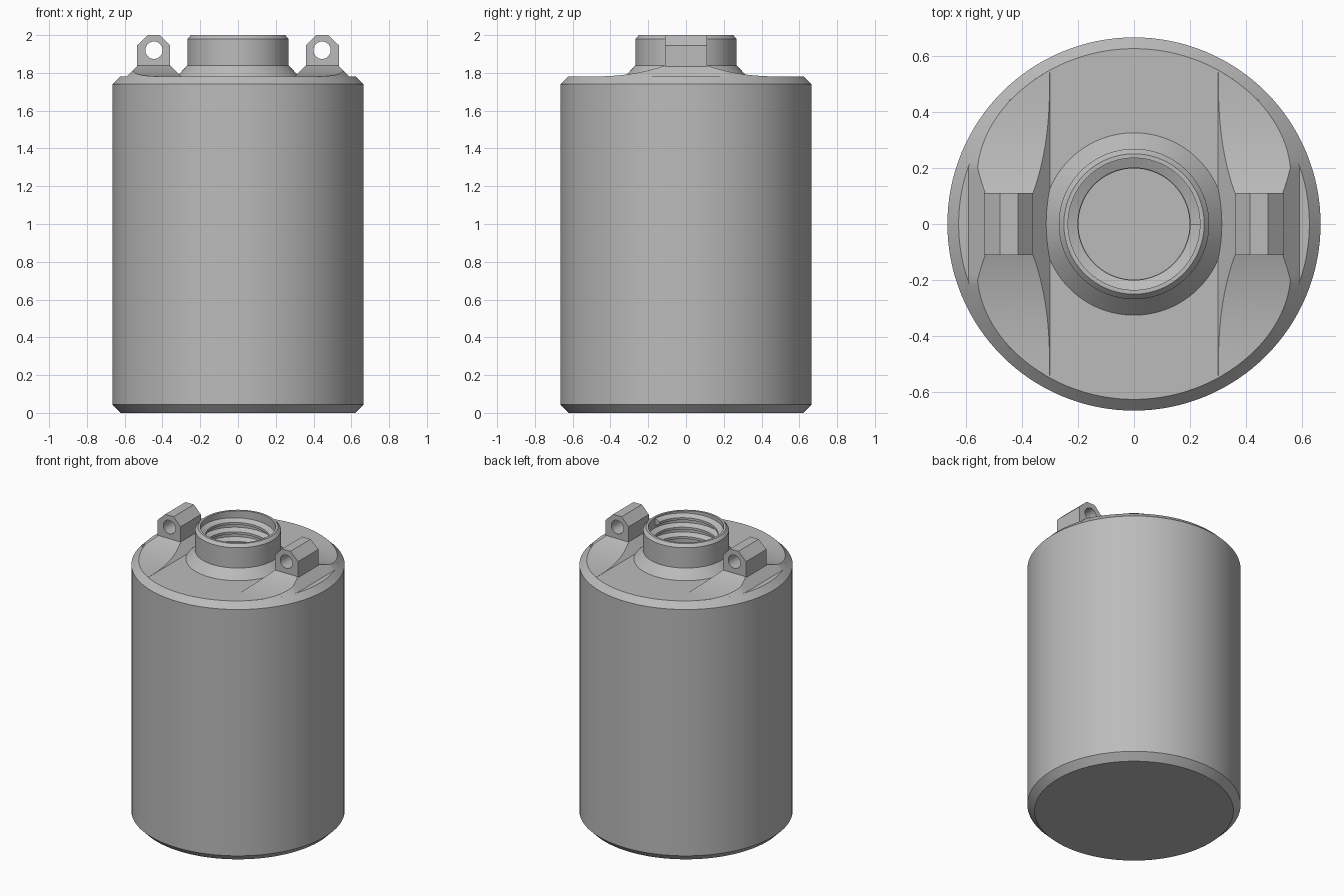
import bpy, bmesh, math

cube = bpy.data.objects.get("Cube")
if cube:
    bpy.data.objects.remove(cube, do_unlink=True)

SEG = 128
DECK = 1.78          # height of the flat shoulder
SHOULDER_R = 0.625   # radius where the shoulder meets its chamfer

grey = bpy.data.materials.new("satin grey")
grey.use_nodes = True
GREY = (0.5, 0.5, 0.5, 1)
grey.diffuse_color = GREY
grey.node_tree.nodes["Principled BSDF"].inputs["Base Color"].default_value = GREY


def finish(obj, angle=20):
    if not obj.data.materials:
        obj.data.materials.append(grey)
    bpy.ops.object.select_all(action='DESELECT')
    obj.select_set(True)
    bpy.context.view_layer.objects.active = obj
    bpy.ops.object.shade_smooth_by_angle(angle=math.radians(angle))
    return obj


def mesh_object(name, bm, angle=20):
    bmesh.ops.recalc_face_normals(bm, faces=bm.faces)
    mesh = bpy.data.meshes.new(name)
    bm.to_mesh(mesh)
    bm.free()
    obj = bpy.data.objects.new(name, mesh)
    bpy.context.collection.objects.link(obj)
    return finish(obj, angle)


def loft(bm, sections):
    """Skin closed sections in order and cap both ends."""
    rings = [[bm.verts.new(p) for p in s] for s in sections]
    n = len(rings[0])
    for a, b in zip(rings, rings[1:]):
        for i in range(n):
            j = (i + 1) % n
            bm.faces.new((a[i], a[j], b[j], b[i]))
    bm.faces.new(rings[0])
    bm.faces.new(rings[-1])


def circle(r, z):
    return [(r * math.cos(t), r * math.sin(t), z)
            for t in (2 * math.pi * i / SEG for i in range(SEG))]


# Hollow container: outside from base to rim, then inside down to the floor
profile = [(0.62, 0), (0.665, 0.045), (0.665, 1.74), (SHOULDER_R, DECK),
           (0.325, DECK), (0.268, 1.84), (0.268, 1.98), (0.25, 2.0),
           (0.235, 2.0), (0.235, 1.76), (0.198, 1.74), (0.198, 1.7),
           (0.6, 1.69), (0.6, 0.06)]
bm = bmesh.new()
loft(bm, [circle(r, z) for r, z in profile])
mesh_object("container_body", bm)

# Internal screw thread: a trapezoid section swept along a helix
PITCH, TURNS, STEPS = 0.065, 3, 72
tooth = [(0.24, -0.026), (0.2, -0.008), (0.2, 0.008), (0.24, 0.026)]
sections = []
for i in range(TURNS * STEPS + 1):
    t = 2 * math.pi * i / STEPS
    z = 1.775 + PITCH * i / STEPS
    sections.append([(r * math.cos(t), r * math.sin(t), z + dz) for r, dz in tooth])
bm = bmesh.new()
loft(bm, sections)
mesh_object("neck_thread", bm, 25)


# Flared lug bases: 45 degree sides, trimmed to the shoulder cone
def flare_section(side, y):
    LUG_Y, END_Y = 0.11, 0.54
    k = min(1, max(0, (END_Y - abs(y)) / (END_Y - LUG_Y)))
    h = 0.0005 + 0.0595 * k ** 2.6

    def outer(rise):
        return min(0.59 - rise, math.sqrt((SHOULDER_R - rise) ** 2 - y * y))
    low = DECK - 0.005
    xz = [(0.3, low), (0.3, DECK), (0.3 + h, DECK + h),
          (outer(h), DECK + h), (outer(0), DECK), (outer(0), low)]
    return [(side * x, y, z) for x, z in xz]


half = [0.11 + 0.43 * i / 24 for i in range(25)]
ys = [-y for y in reversed(half)] + half

# Lug outline: block with clipped top corners and a round cross hole
outline = [(0.36, 1.81), (0.535, 1.81), (0.535, 1.945), (0.477, 2.0),
           (0.413, 2.0), (0.36, 1.945)]
hole = [(0.445 + 0.046 * math.cos(2 * math.pi * i / 32),
         1.92 + 0.046 * math.sin(2 * math.pi * i / 32)) for i in range(32)]

for side, label in ((1, "left"), (-1, "right")):
    bm = bmesh.new()
    loft(bm, [flare_section(side, y) for y in ys])
    mesh_object(label + "_lug_base", bm, 15)

    curve = bpy.data.curves.new(label + "_lug", 'CURVE')
    curve.dimensions = '2D'
    curve.fill_mode = 'BOTH'
    curve.extrude = 0.11
    for points in (outline, hole):
        spline = curve.splines.new('POLY')
        spline.points.add(len(points) - 1)
        for p, (x, z) in zip(spline.points, points):
            p.co = (side * x, z, 0, 1)
        spline.use_cyclic_u = True
    lug = bpy.data.objects.new(label + "_lug", curve)
    lug.rotation_euler.x = math.pi / 2
    bpy.context.collection.objects.link(lug)
    bpy.ops.object.select_all(action='DESELECT')
    lug.select_set(True)
    bpy.context.view_layer.objects.active = lug
    bpy.ops.object.convert(target='MESH')
    lug = bpy.context.view_layer.objects.active
    bm = bmesh.new()
    bm.from_mesh(lug.data)
    bmesh.ops.remove_doubles(bm, verts=bm.verts, dist=0.0005)
    bmesh.ops.recalc_face_normals(bm, faces=bm.faces)
    bm.to_mesh(lug.data)
    bm.free()
    finish(lug)
